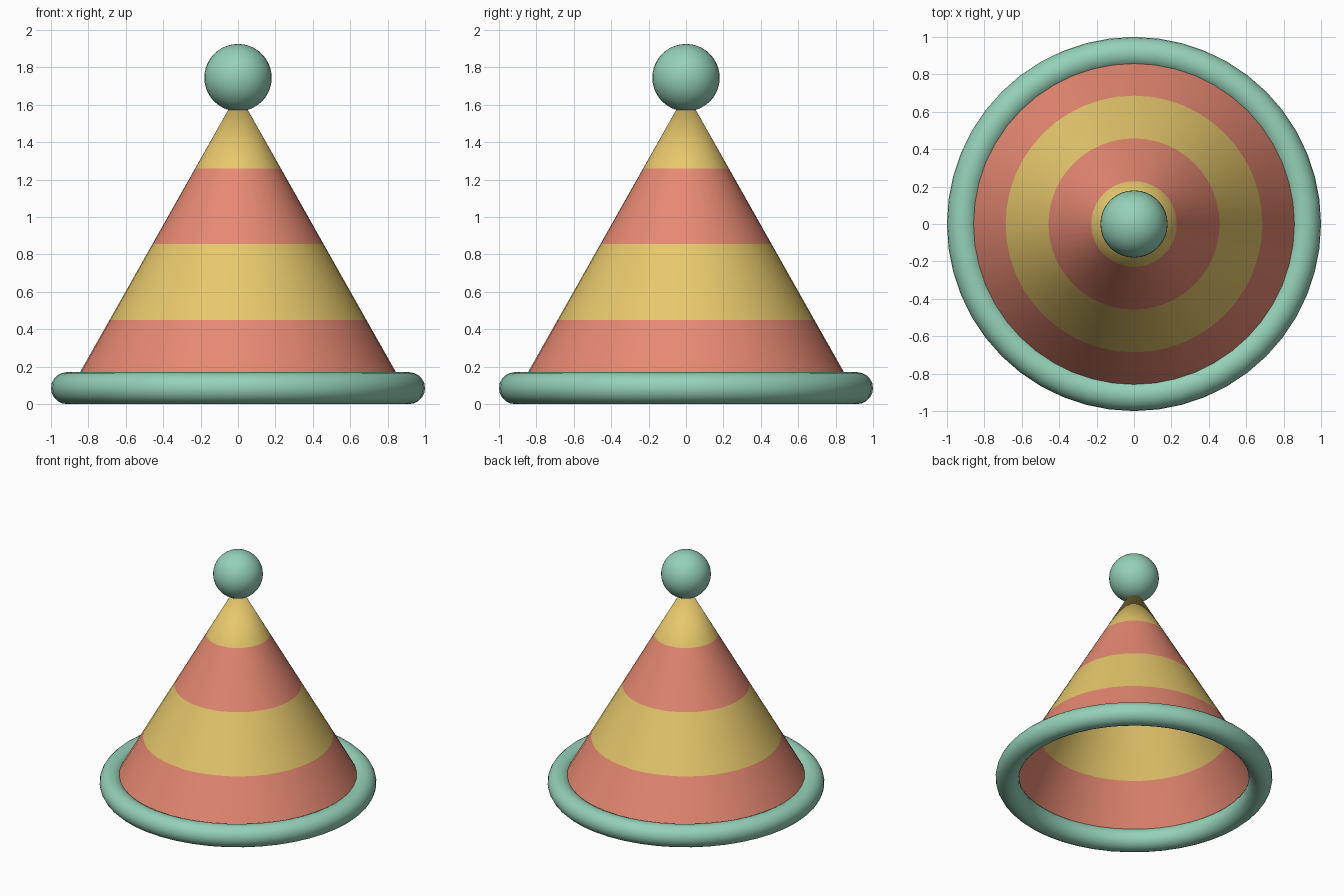
import bpy, bmesh, math

if "Cube" in bpy.data.objects:
    bpy.data.objects.remove(bpy.data.objects["Cube"])

def material(name, rgb):
    m = bpy.data.materials.new(name)
    m.diffuse_color = (*rgb, 1)
    m.use_nodes = True
    m.node_tree.nodes["Principled BSDF"].inputs["Base Color"].default_value = m.diffuse_color
    return m

CORAL = material("coral", (0.80, 0.25, 0.17))
YELLOW = material("yellow", (0.80, 0.58, 0.15))
MINT = material("mint", (0.30, 0.64, 0.48))

def finish(name, mat):
    ob = bpy.context.object
    ob.name = name
    ob.data.materials.append(mat)
    bpy.ops.object.shade_smooth()
    return ob

# Open striped cone: four equal bands from brim to tip
SEG, BANDS = 48, 4
BASE_Z, BASE_R, HEIGHT, TIP_R = 0.045, 0.915, 1.62, 0.0
bm = bmesh.new()
rings = []
for i in range(BANDS):
    t = i / BANDS
    r, z = BASE_R + (TIP_R - BASE_R) * t, BASE_Z + HEIGHT * t
    rings.append([bm.verts.new((r * math.cos(2 * math.pi * k / SEG),
                                r * math.sin(2 * math.pi * k / SEG), z))
                  for k in range(SEG)])
tip = bm.verts.new((0, 0, BASE_Z + HEIGHT))
for i in range(BANDS):
    for k in range(SEG):
        n = (k + 1) % SEG
        if i < BANDS - 1:
            corners = (rings[i][k], rings[i][n], rings[i + 1][n], rings[i + 1][k])
        else:
            corners = (rings[i][k], rings[i][n], tip)
        face = bm.faces.new(corners)
        face.material_index = i % 2
        face.smooth = True
mesh = bpy.data.meshes.new("hat_cone")
bm.to_mesh(mesh)
bm.free()
mesh.materials.append(CORAL)
mesh.materials.append(YELLOW)
bpy.context.collection.objects.link(bpy.data.objects.new("hat_cone", mesh))

# Rolled brim
bpy.ops.mesh.primitive_torus_add(major_radius=0.915, minor_radius=0.085,
                                 major_segments=48, minor_segments=20,
                                 location=(0, 0, 0.085))
finish("brim", MINT)

# Pompom on the tip
bpy.ops.mesh.primitive_uv_sphere_add(radius=0.18, segments=32, ring_count=20,
                                     location=(0, 0, 1.745))
finish("pompom", MINT)
